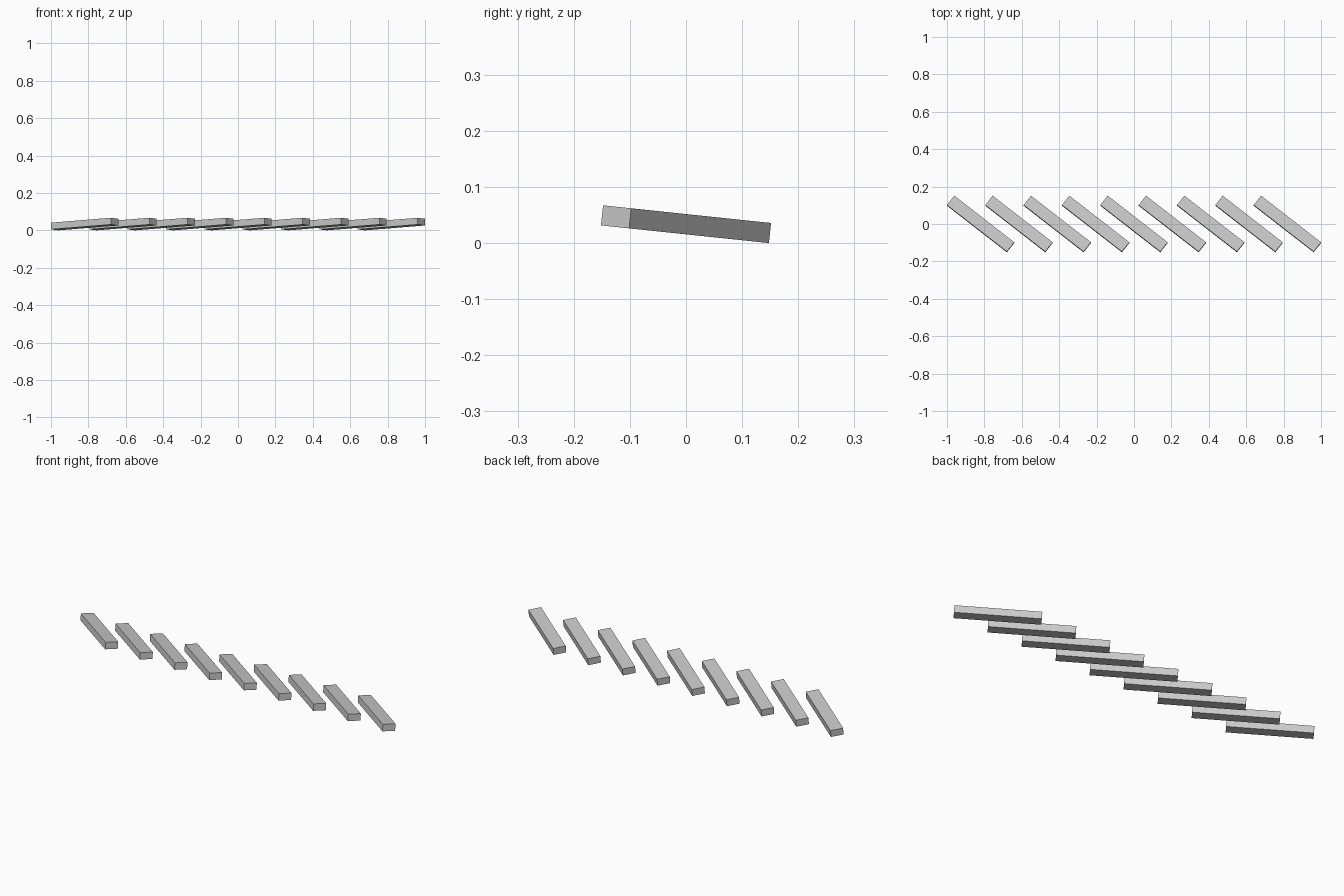
import bpy
from math import radians
from mathutils import Matrix

cube = bpy.data.objects.get("Cube")
if cube:
    bpy.data.objects.remove(cube, do_unlink=True)

# Plain grey for every slat
grey = bpy.data.materials.new("light_grey")
grey.use_nodes = True
colour = (0.6, 0.6, 0.6, 1)
grey.diffuse_color = colour
grey.node_tree.nodes["Principled BSDF"].inputs["Base Color"].default_value = colour

COUNT, SPACING = 9, 0.205
LENGTH, WIDTH, THICK = 0.407, 0.064, 0.036

# Each slat is turned in plan, then the whole row leans towards the back
turn = Matrix.Rotation(radians(6), 4, "X").inverted() @ Matrix.Rotation(radians(-38), 4, "Z")
size = Matrix.Diagonal((LENGTH, WIDTH, THICK, 1))

for i in range(COUNT):
    bpy.ops.mesh.primitive_cube_add(size=1)
    slat = bpy.context.object
    slat.name = f"slat_{i + 1}"
    slat.data.transform(turn @ size)
    lowest = min(v.co.z for v in slat.data.vertices)
    slat.location = ((i - (COUNT - 1) / 2) * SPACING, 0, -lowest)
    slat.data.materials.append(grey)
